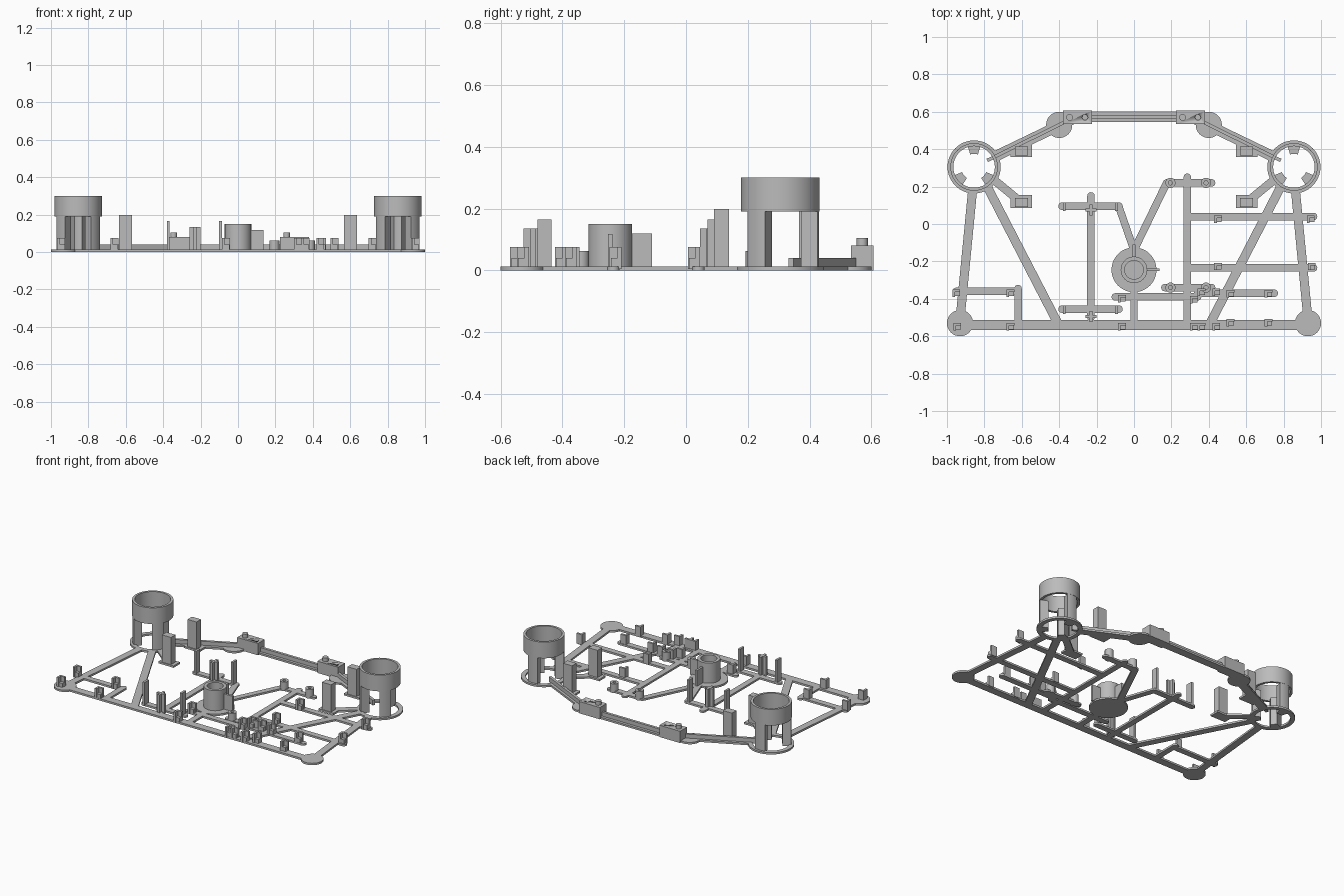
import bpy, bmesh, math
from mathutils import Vector, Matrix

if "Cube" in bpy.data.objects:
    bpy.data.objects.remove(bpy.data.objects["Cube"])

grey = bpy.data.materials.new("plain_grey")
grey.use_nodes = True
grey.diffuse_color = (0.5, 0.5, 0.5, 1)
grey.node_tree.nodes["Principled BSDF"].inputs["Base Color"].default_value = (0.5, 0.5, 0.5, 1)

BASE = 0.013  # thickness of the flat frame


def finish(bm, name):
    bmesh.ops.recalc_face_normals(bm, faces=bm.faces)
    mesh = bpy.data.meshes.new(name)
    bm.to_mesh(mesh)
    bm.free()
    mesh.materials.append(grey)
    ob = bpy.data.objects.new(name, mesh)
    bpy.context.collection.objects.link(ob)
    bpy.ops.object.select_all(action='DESELECT')
    ob.select_set(True)
    bpy.context.view_layer.objects.active = ob
    bpy.ops.object.shade_smooth_by_angle(angle=math.radians(30))
    return ob


def box(bm, x, y, sx, sy, z0, z1):
    m = Matrix.Translation((x, y, (z0 + z1) / 2)) @ Matrix.Diagonal((sx, sy, z1 - z0, 1))
    bmesh.ops.create_cube(bm, size=1, matrix=m)


def disc(bm, x, y, r, z0, z1, n=32):
    bmesh.ops.create_cone(bm, cap_ends=True, segments=n, radius1=r, radius2=r,
                          depth=z1 - z0, matrix=Matrix.Translation((x, y, (z0 + z1) / 2)))


def beam(bm, a, b, w=0.042, z0=0, z1=BASE, rounded=False):
    a, b = Vector(a), Vector(b)
    d, mid = b - a, (a + b) / 2
    m = (Matrix.Translation((mid.x, mid.y, (z0 + z1) / 2))
         @ Matrix.Rotation(math.atan2(d.y, d.x), 4, 'Z')
         @ Matrix.Diagonal((d.length, w, z1 - z0, 1)))
    bmesh.ops.create_cube(bm, size=1, matrix=m)
    if rounded:
        for p in (a, b):
            disc(bm, p.x, p.y, w / 2, z0, z1, 16)


def tube(bm, x, y, r0, r1, z0, z1, start=0, sweep=360, n=48):
    """Ring, or a sector of one, with a rectangular section."""
    full = sweep == 360
    rings = []
    for i in range(n if full else n + 1):
        t = math.radians(start + sweep * i / n)
        c, s = math.cos(t), math.sin(t)
        rings.append([bm.verts.new((x + r * c, y + r * s, z))
                      for r, z in ((r0, z0), (r1, z0), (r1, z1), (r0, z1))])
    for i in range(n):
        p, q = rings[i], rings[(i + 1) % len(rings)]
        for k in range(4):
            j = (k + 1) % 4
            bm.faces.new((p[k], p[j], q[j], q[k]))
    if not full:
        bm.faces.new(rings[0])
        bm.faces.new(rings[-1])


# Outer frame: perimeter beams, corner pads and the back stiffening rib
bm = bmesh.new()
rib = bmesh.new()
beam(bm, (-0.93, -0.54), (0.93, -0.54), 0.052)
beam(bm, (-0.33, 0.573), (0.33, 0.573), 0.056)
beam(rib, (-0.33, 0.573), (0.33, 0.573), 0.018, 0.005, 0.04)
for s in (-1, 1):
    disc(bm, s * 0.93, -0.53, 0.07, 0, BASE)
    disc(bm, s * 0.40, 0.53, 0.07, 0, BASE)
    beam(bm, (s * 0.932, -0.53), (s * 0.863, 0.182), 0.048)
    beam(bm, (s * 0.785, 0.2), (s * 0.405, -0.535), 0.048)
    beam(bm, (s * 0.735, 0.365), (s * 0.33, 0.56), 0.056)
    beam(rib, (s * 0.785, 0.34), (s * 0.33, 0.565), 0.018, 0.005, 0.04)
    beam(bm, (s * 0.75, 0.237), (s * 0.62, 0.13), 0.045)
    for y in (0.393, 0.12):
        box(bm, s * 0.602, y, 0.115, 0.068, 0, BASE)
    tube(bm, s * 0.855, 0.305, 0.113, 0.142, 0, BASE)
finish(bm, "outer_frame")
finish(rib, "back_rib")

# Inner lattice of thin beams
bm = bmesh.new()
for a, b in (((-0.95, -0.36), (-0.62, -0.36)), ((-0.62, -0.345), (-0.62, -0.54)),
             ((0, -0.35), (0, -0.54)), ((-0.10, -0.39), (0.34, -0.39)),
             ((0.34, -0.37), (0.75, -0.37)), ((0.285, 0.04), (0.96, 0.04)),
             ((0.285, -0.235), (0.96, -0.235)), ((0, -0.14), (-0.08, 0.09)),
             ((0, -0.14), (0.175, 0.22)), ((0.175, 0.22), (0.415, 0.22)),
             ((0.165, -0.34), (0.415, -0.34)), ((0.285, 0.25), (0.285, -0.54)),
             ((-0.385, 0.095), (-0.08, 0.095)), ((-0.385, -0.455), (-0.08, -0.455)),
             ((-0.23, 0.15), (-0.23, -0.5))):
    beam(bm, a, b, 0.04, rounded=True)
disc(bm, 0, -0.245, 0.12, 0, BASE, 48)
finish(bm, "inner_lattice")

# Open cups, each on three curved legs
for s, side in ((-1, "right"), (1, "left")):
    bm = bmesh.new()
    tube(bm, s * 0.855, 0.305, 0.111, 0.127, 0.19, 0.3)
    finish(bm, side + "_cup")
    bm = bmesh.new()
    for ang in (90, 220, 320):
        tube(bm, s * 0.855, 0.305, 0.07, 0.126, 0, 0.192, ang - 17, 34, 8)
    finish(bm, side + "_cup_legs")

# Central socket with two fins
bm = bmesh.new()
tube(bm, 0, -0.245, 0.05, 0.071, 0.005, 0.15)
box(bm, 0.1, -0.245, 0.07, 0.015, 0.005, 0.117)
box(bm, 0, -0.145, 0.015, 0.07, 0.005, 0.12)
finish(bm, "central_socket")

# Tall posts beside the cups
bm = bmesh.new()
for s in (-1, 1):
    for y in (0.39, 0.115):
        box(bm, s * 0.602, y, 0.068, 0.048, 0.005, 0.198)
finish(bm, "tall_posts")

# Back mounting blocks: a pin at one end, a hole at the other
for x, side in ((-0.302, "right"), (0.302, "left")):
    bm = bmesh.new()
    box(bm, x, 0.57, 0.156, 0.073, 0, 0.08)
    block = finish(bm, side + "_back_block")
    bm = bmesh.new()
    disc(bm, x + 0.04, 0.57, 0.015, 0.05, 0.12, 24)
    cutter = finish(bm, side + "_hole_cutter")
    cutter.hide_render = True
    cutter.hide_set(True)
    cut = block.modifiers.new("hole", 'BOOLEAN')
    cut.object = cutter
    cut.operation = 'DIFFERENCE'
    bpy.context.view_layer.objects.active = block
    bpy.ops.object.modifier_apply(modifier=cut.name)
    bpy.data.objects.remove(cutter)
    bm = bmesh.new()
    disc(bm, x - 0.042, 0.57, 0.018, 0.07, 0.105, 24)
    finish(bm, side + "_back_pin")

# Cross-shaped posts and the thin upright tabs around them
bm = bmesh.new()
for y in (0.075, -0.495):
    box(bm, -0.23, y, 0.06, 0.016, 0.005, 0.135)
    box(bm, -0.23, y, 0.016, 0.06, 0.005, 0.135)
finish(bm, "cross_posts")
bm = bmesh.new()
for x in (-0.373, -0.094):
    for y in (0.092, -0.458):
        box(bm, x, y, 0.015, 0.046, 0.005, 0.165)
finish(bm, "thin_tabs")

# Round bosses with a bore
bm = bmesh.new()
for x in (0.195, 0.385):
    for y in (0.22, -0.34):
        tube(bm, x, y, 0.011, 0.027, 0, 0.062, n=24)
finish(bm, "bored_bosses")

# Small notched clips: back wall, side wall and a lower seat
bm = bmesh.new()
front = [(x, -0.55) for x in (-0.945, -0.66, -0.065, 0.32, 0.36, 0.44)]
front += [(0.515, -0.528), (0.72, -0.528)]
inner = [(-0.95, -0.37), (-0.66, -0.37), (-0.065, -0.4), (0.32, -0.405), (0.36, -0.365),
         (0.44, -0.365), (0.515, -0.373), (0.72, -0.373), (0.45, 0.025), (0.945, 0.025),
         (0.45, -0.228), (0.95, -0.228)]
for x, y in front + inner:
    box(bm, x, y + 0.013, 0.042, 0.014, 0.005, 0.075)
    box(bm, x - 0.014, y - 0.004, 0.014, 0.03, 0.005, 0.075)
    box(bm, x + 0.006, y - 0.004, 0.026, 0.022, 0.005, 0.04)
finish(bm, "notched_clips")
